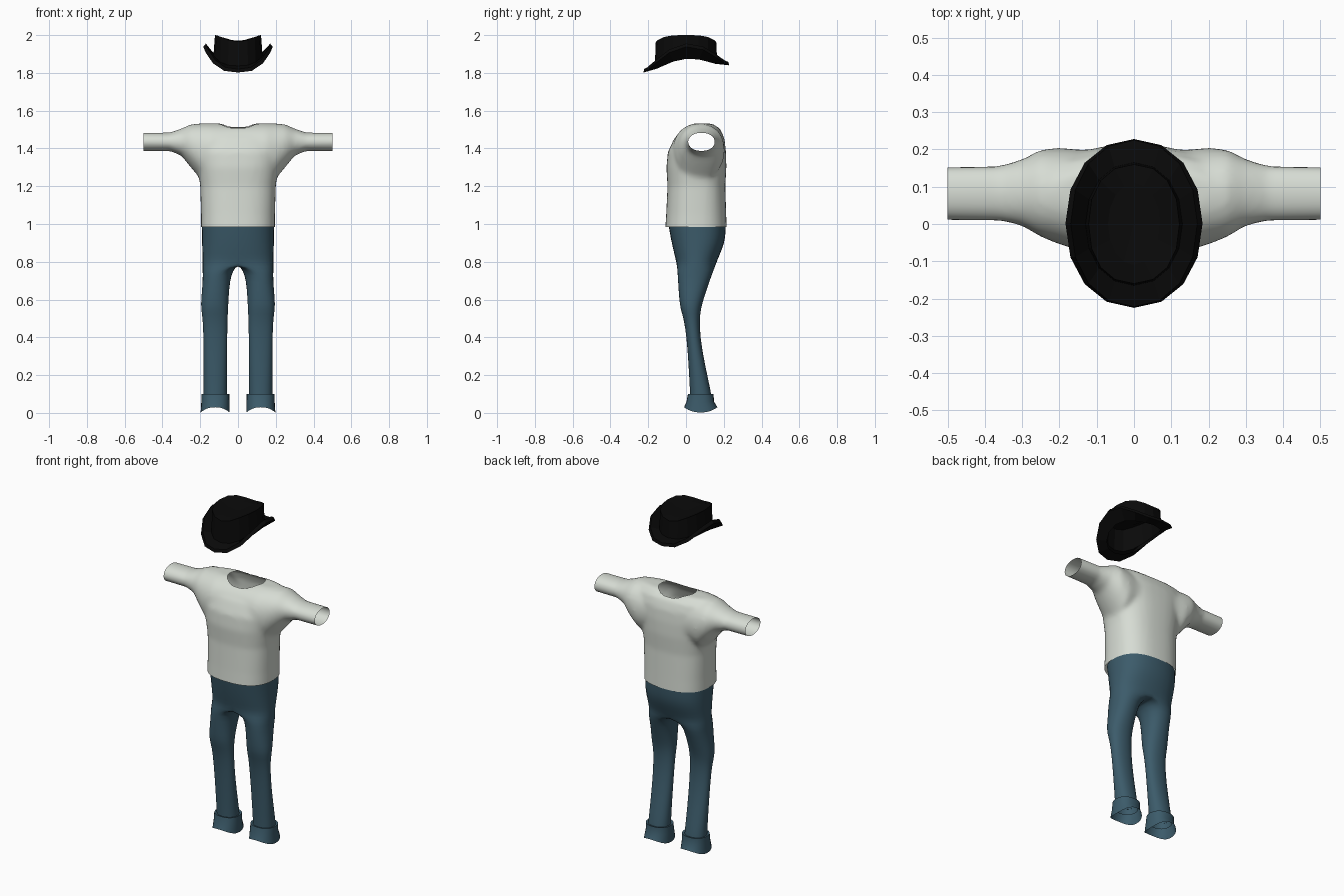
import bpy, bmesh, math

if "Cube" in bpy.data.objects:
    bpy.data.objects.remove(bpy.data.objects["Cube"])


def material(name, col):
    m = bpy.data.materials.new(name)
    m.diffuse_color = (*col, 1)
    m.use_nodes = True
    m.node_tree.nodes["Principled BSDF"].inputs["Base Color"].default_value = m.diffuse_color
    return m


SHIRT = material("pale grey cotton", (0.68, 0.72, 0.66))
DENIM = material("blue denim", (0.045, 0.105, 0.145))
FELT = material("black felt", (0.003, 0.003, 0.003))


def oval(a0, a1, b0, b1, count, n=2.0):
    """Superellipse points: start at low b, pass high a, high b, low a."""
    pts = []
    for i in range(count):
        t = 2 * math.pi * i / count
        s, c = math.sin(t), -math.cos(t)
        f = lambda v: 0 if abs(v) < 1e-6 else math.copysign(abs(v) ** (2 / n), v)
        pts.append(((a0 + a1) / 2 + (a1 - a0) / 2 * f(s),
                    (b0 + b1) / 2 + (b1 - b0) / 2 * f(c)))
    return pts


def loft(bm, rings, caps=False):
    vs = [[bm.verts.new(p) for p in r] for r in rings]
    for a, b in zip(vs, vs[1:]):
        for i in range(len(a)):
            j = (i + 1) % len(a)
            bm.faces.new((a[i], a[j], b[j], b[i]))
    if caps:
        bm.faces.new(vs[0])
        bm.faces.new(vs[-1])
    return vs


def finish(bm, name, mat, smooth=True):
    bmesh.ops.recalc_face_normals(bm, faces=bm.faces)
    me = bpy.data.meshes.new(name)
    bm.to_mesh(me)
    bm.free()
    for p in me.polygons:
        p.use_smooth = smooth
    me.materials.append(mat)
    ob = bpy.data.objects.new(name, me)
    bpy.context.collection.objects.link(ob)
    return ob


# Shirt: torso and sleeve volumes fused, smoothed, then cut open
bm = bmesh.new()
torso = [(0.94, .196, -.112, .217), (1.05, .196, -.105, .213), (1.2, .2, -.098, .208),
         (1.3, .214, -.104, .214), (1.38, .232, -.096, .212), (1.45, .25, -.064, .204),
         (1.5, .25, -.022, .184), (1.532, .215, .03, .145)]
loft(bm, [[(x, y, z) for x, y in oval(-w, w, f, b, 40, 2.5)] for z, w, f, b in torso], True)
arm = [(.15, 1.24, 1.532, -.07, .2), (.2, 1.24, 1.532, -.055, .205), (.25, 1.3, 1.528, -.035, .2),
       (.3, 1.362, 1.505, -.005, .174), (.36, 1.386, 1.484, .008, .157), (.56, 1.386, 1.484, .011, .153)]
arm = [(-a[0], *a[1:]) for a in reversed(arm)] + arm
loft(bm, [[(x, y, z) for y, z in oval(f, b, lo, hi, 32, 2.1)] for x, lo, hi, f, b in arm], True)
blank = finish(bm, "shirt_blank", SHIRT)
re = blank.modifiers.new("fuse", 'REMESH')
re.mode, re.voxel_size = 'VOXEL', 0.012
sm = blank.modifiers.new("soften", 'SMOOTH')
sm.factor, sm.iterations = 0.5, 8
dg = bpy.context.evaluated_depsgraph_get()
bm = bmesh.new()
bm.from_object(blank, dg)
bpy.data.objects.remove(blank)
for co, no in (((0, 0, .983), (0, 0, -1)), ((.5, 0, 0), (1, 0, 0)), ((-.5, 0, 0), (-1, 0, 0))):
    bmesh.ops.bisect_plane(bm, geom=bm.verts[:] + bm.edges[:] + bm.faces[:],
                           plane_co=co, plane_no=no, clear_outer=True)
# neck opening, with its rim pulled onto a clean oval
NX, NY, NC = .11, .088, .08
reach = lambda v: math.hypot(v.co.x / NX, (v.co.y - NC) / NY)
bmesh.ops.delete(bm, geom=[v for v in bm.verts if v.co.z > 1.4 and reach(v) < 1], context='VERTS')
for v in bm.verts:
    if v.is_boundary and v.co.z > 1.4 and abs(v.co.x) < .2:
        r = reach(v)
        v.co.x /= r
        v.co.y = NC + (v.co.y - NC) / r
finish(bm, "shirt", SHIRT)

# Trousers: half hips and one leg, mirrored
N, H = 16, 8
bm = bmesh.new()
hips = [(.99, .196, -.095, .214), (.95, .195, -.088, .212), (.9, .194, -.078, .206),
        (.84, .192, -.064, .182), (.795, .191, -.052, .162)]
legs = [(.755, .025, .189, -.047, .148), (.7, .042, .187, -.044, .127), (.6, .049, .197, -.037, .093),
        (.55, .051, .197, -.03, .08), (.5, .054, .188, -.013, .073), (.4, .056, .184, .003, .075),
        (.25, .057, .183, .013, .102), (.1, .057, .183, .021, .136), (.06, .057, .183, .021, .138)]
rows = []
for k, (z, w, f, b) in enumerate(hips):
    pts = oval(-w, w, f, b, N, 2.4)
    row = [bm.verts.new((x if 0 < i < H else 0, y, z)) for i, (x, y) in enumerate(pts[:H + 1])]
    if k == len(hips) - 1:      # crotch seam closes the ring
        row += [bm.verts.new((0, y, .785)) for x, y in pts[H + 1:]]
    rows.append(row)
for a, b in zip(rows, rows[1:]):
    for i in range(H):
        bm.faces.new((a[i], a[i + 1], b[i + 1], b[i]))
prev = rows[-1]
for z, x0, x1, f, b in legs:
    row = [bm.verts.new((x, y, z)) for x, y in oval(x0, x1, f, b, N, 2.2)]
    for i in range(N):
        j = (i + 1) % N
        bm.faces.new((prev[i], prev[j], row[j], row[i]))
    prev = row
trousers = finish(bm, "trousers", DENIM)
trousers.modifiers.new("mirror", 'MIRROR')
trousers.modifiers.new("soften", 'SUBSURF').levels = 1

# Turned-up cuffs, open underneath, with a dipping hem
bm = bmesh.new()
cuff = [(.096, .06, .18, .025, .13, 0), (.1, .046, .194, .01, .146, 0), (.06, .045, .194, .003, .148, 0),
        (.03, .044, .198, -.01, .166, .028)]
loft(bm, [[(x, y, z - dip * math.sin(2 * math.pi * i / 24) ** 2)
           for i, (x, y) in enumerate(oval(x0, x1, f, b, 24, 2.3))]
          for z, x0, x1, f, b, dip in cuff])
cuffs = finish(bm, "trouser_cuffs", DENIM)
cuffs.modifiers.new("mirror", 'MIRROR')
bpy.context.view_layer.objects.active = cuffs
cuffs.select_set(True)
bpy.ops.object.shade_smooth_by_angle(angle=math.radians(40))

# Hat: faceted curled brim and pinched crown in one lofted shell
def brim_z(x, y):
    return 1.802 + .038 * (y + .225) / .45 + .115 * abs(x / .183) ** 3


base = oval(-.13, .13, -.165, .165, 16, 2.1)
edge = oval(-.184, .184, -.225, .228, 16, 2.1)
lip = oval(-.17, .17, -.222, .225, 16, 2.1)
wall = oval(-.122, .122, -.16, .16, 16, 2.2)
dent = oval(-.07, .07, -.11, .11, 16)
rings = [[(x, y, brim_z(x, y) + .012) for x, y in base],
         [(x, y, brim_z(x, y)) for x, y in edge],
         [(x, y, brim_z(x * 1.08, y) + .018) for x, y in lip],
         [(x, y, brim_z(x, y) + .03) for x, y in base],
         [(x, y, 2.0 - .035 * (y / .16) ** 4) for x, y in wall],
         [(x, y, 1.972) for x, y in dent]]
bm = bmesh.new()
top = loft(bm, rings)[-1]
tip = bm.verts.new((0, 0, 1.965))
for i in range(16):
    bm.faces.new((top[i], top[(i + 1) % 16], tip))
finish(bm, "hat", FELT, smooth=False)
